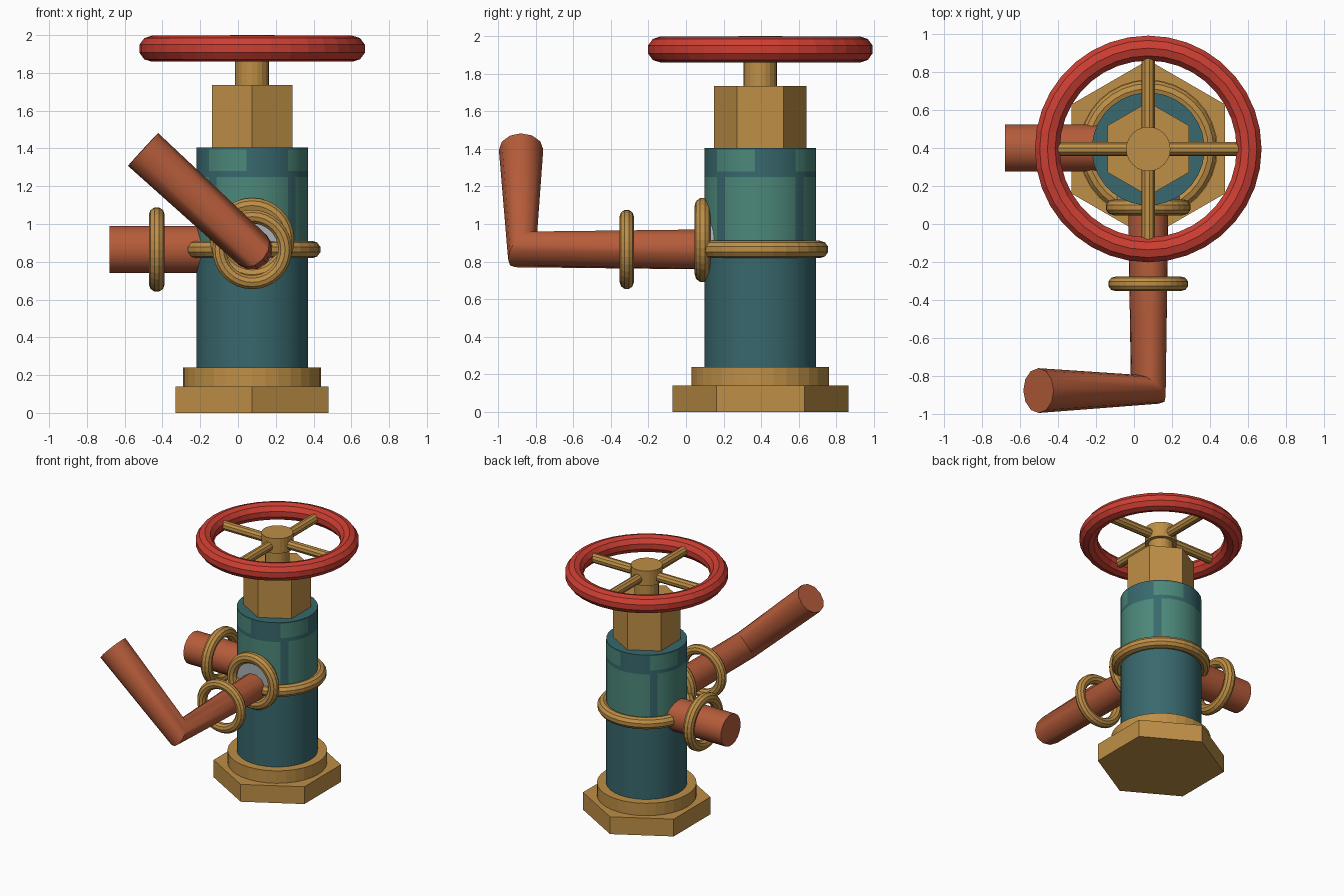
import bpy, bmesh, math
from mathutils import Vector, Matrix

cube = bpy.data.objects.get("Cube")
if cube:
    bpy.data.objects.remove(cube)


def material(name, *srgb):
    color = [(c / 255 / 12.92) if c < 11 else ((c / 255 + 0.055) / 1.055) ** 2.4 for c in srgb] + [1]
    m = bpy.data.materials.new(name)
    m.use_nodes = True
    m.diffuse_color = color
    m.node_tree.nodes["Principled BSDF"].inputs["Base Color"].default_value = color
    return m


BRASS = material("brass", 190, 143, 70)
RED = material("red paint", 205, 62, 50)
COPPER = material("copper", 182, 92, 58)
TEAL = material("dark teal", 56, 104, 109)
PALE_TEAL = material("pale teal", 76, 136, 122)
GREY = material("light grey", 168, 178, 182)

CX, CY = 0.075, 0.395      # vertical axis of the valve
PIPE_Z = 0.865             # height of the pipe axes


def finish(bm, name, *mats):
    bmesh.ops.recalc_face_normals(bm, faces=bm.faces)
    mesh = bpy.data.meshes.new(name)
    bm.to_mesh(mesh)
    bm.free()
    ob = bpy.data.objects.new(name, mesh)
    bpy.context.collection.objects.link(ob)
    for m in mats:
        mesh.materials.append(m)
    return ob


def smooth(ob, degrees):
    bpy.ops.object.select_all(action='DESELECT')
    ob.select_set(True)
    bpy.context.view_layer.objects.active = ob
    bpy.ops.object.shade_smooth_by_angle(angle=math.radians(degrees))


def tube(name, rings, sides, u, mat, start=0.0):
    """Loft through rings of (centre, normal, radius) and cap both ends."""
    bm = bmesh.new()
    loops = []
    for centre, normal, radius in rings:
        n = Vector(normal).normalized()
        v = n.cross(u)
        angles = [start + math.tau * i / sides for i in range(sides)]
        loops.append([bm.verts.new(Vector(centre) + radius * (math.cos(a) * u + math.sin(a) * v))
                      for a in angles])
    for a, b in zip(loops, loops[1:]):
        for i in range(sides):
            j = (i + 1) % sides
            bm.faces.new((a[i], a[j], b[j], b[i]))
    bm.faces.new(loops[0])
    bm.faces.new(loops[-1])
    return finish(bm, name, mat)


def post(name, radius, levels, sides, mat, start=0.0):
    rings = [((CX, CY, z), (0, 0, 1), radius) for z in levels]
    return tube(name, rings, sides, Vector((1, 0, 0)), mat, start)


def rod(name, a, b, radius, sides, mat):
    axis = (Vector(b) - Vector(a)).normalized()
    return tube(name, [(a, axis, radius), (b, axis, radius)], sides, axis.orthogonal().normalized(), mat)


def torus(name, centre, axis, outer, minor, mat, sides=32, section=10):
    bm = bmesh.new()
    place = Matrix.Translation(centre) @ Vector(axis).to_track_quat('Z', 'Y').to_matrix().to_4x4()
    grid = []
    for i in range(sides):
        turn = Matrix.Rotation(math.tau * i / sides, 4, 'Z')
        loop = []
        for j in range(section):
            t = math.tau * (j + 0.5) / section
            p = Vector((outer - minor + minor * math.cos(t), 0, minor * math.sin(t)))
            loop.append(bm.verts.new(place @ turn @ p))
        grid.append(loop)
    for i in range(sides):
        a, b = grid[i], grid[(i + 1) % sides]
        for j in range(section):
            k = (j + 1) % section
            bm.faces.new((a[j], b[j], b[k], a[k]))
    return finish(bm, name, mat)


# Base: hexagonal foot and round flange
post("base_hex", 0.468, (0, 0.14), 6, BRASS, math.pi / 6)
post("base_flange", 0.365, (0.14, 0.24), 32, BRASS)

# Body with two rows of pale painted panels repeated every quarter turn
SIDES = 32
body = post("body", 0.297, (0.24, 0.88, 1.25, 1.28, 1.395, 1.405), SIDES, TEAL, math.pi / SIDES)
body.data.materials.append(PALE_TEAL)
for face in body.data.polygons:
    c = face.center
    angle = math.degrees(math.atan2(c.y - CY, c.x - CX)) % 90
    if abs(face.normal.z) > 0.5:
        continue
    lower_panel = 0.88 < c.z < 1.25 and abs(angle - 45) > 5
    upper_panel = 1.28 < c.z < 1.395 and 42 < angle < 85
    face.material_index = int(lower_panel or upper_panel)
smooth(body, 20)
torus("body_ring", (CX, CY, PIPE_Z), (0, 0, 1), 0.363, 0.046, BRASS)

# Bonnet nut and stem
post("bonnet_nut", 0.247, (1.405, 1.735), 6, BRASS, math.pi / 6)
post("stem", 0.09, (1.735, 1.89), 20, BRASS)

# Hand wheel
WHEEL_Z = 1.928
post("wheel_hub", 0.117, (1.88, 2.0), 24, BRASS)
torus("wheel_rim", (CX, CY, WHEEL_Z), (0, 0, 1), 0.6, 0.069, RED, 36, 10)
for name, d in (("spoke_across", Vector((0.48, 0, 0))), ("spoke_along", Vector((0, 0.48, 0)))):
    hub = Vector((CX, CY, WHEEL_Z))
    rod(name, hub - d, hub + d, 0.037, 10, BRASS)

# Side pipe
side = rod("side_pipe", (-0.68, CY + 0.005, PIPE_Z), (0, CY + 0.005, PIPE_Z), 0.126, 20, COPPER)
smooth(side, 30)
torus("side_pipe_ring", (-0.43, CY, PIPE_Z), (1, 0, 0), 0.225, 0.042, BRASS)

# Bent front pipe, mitred at the elbow
elbow = Vector((CX, -0.87, PIPE_Z))
tip = Vector((-0.503, -0.877, 1.395))
d1 = Vector((0, -1, 0))
d2 = (tip - elbow).normalized()
u = d1.cross(d2).normalized()
front = tube("front_pipe", [((CX, 0.2, PIPE_Z), d1, 0.11), (elbow, d1 + d2, 0.108), (tip, d2, 0.118)],
             12, u, COPPER)
smooth(front, 35)
torus("front_pipe_ring", (CX, -0.315, PIPE_Z), (0, 1, 0), 0.212, 0.038, BRASS)

# Collar where the front pipe meets the body
torus("front_collar_ring", (CX, 0.088, 0.915), (0, 1, 0), 0.225, 0.042, BRASS)
rod("front_collar_disc", (CX, 0.085, 0.915), (CX, 0.2, 0.915), 0.165, 24, GREY)
